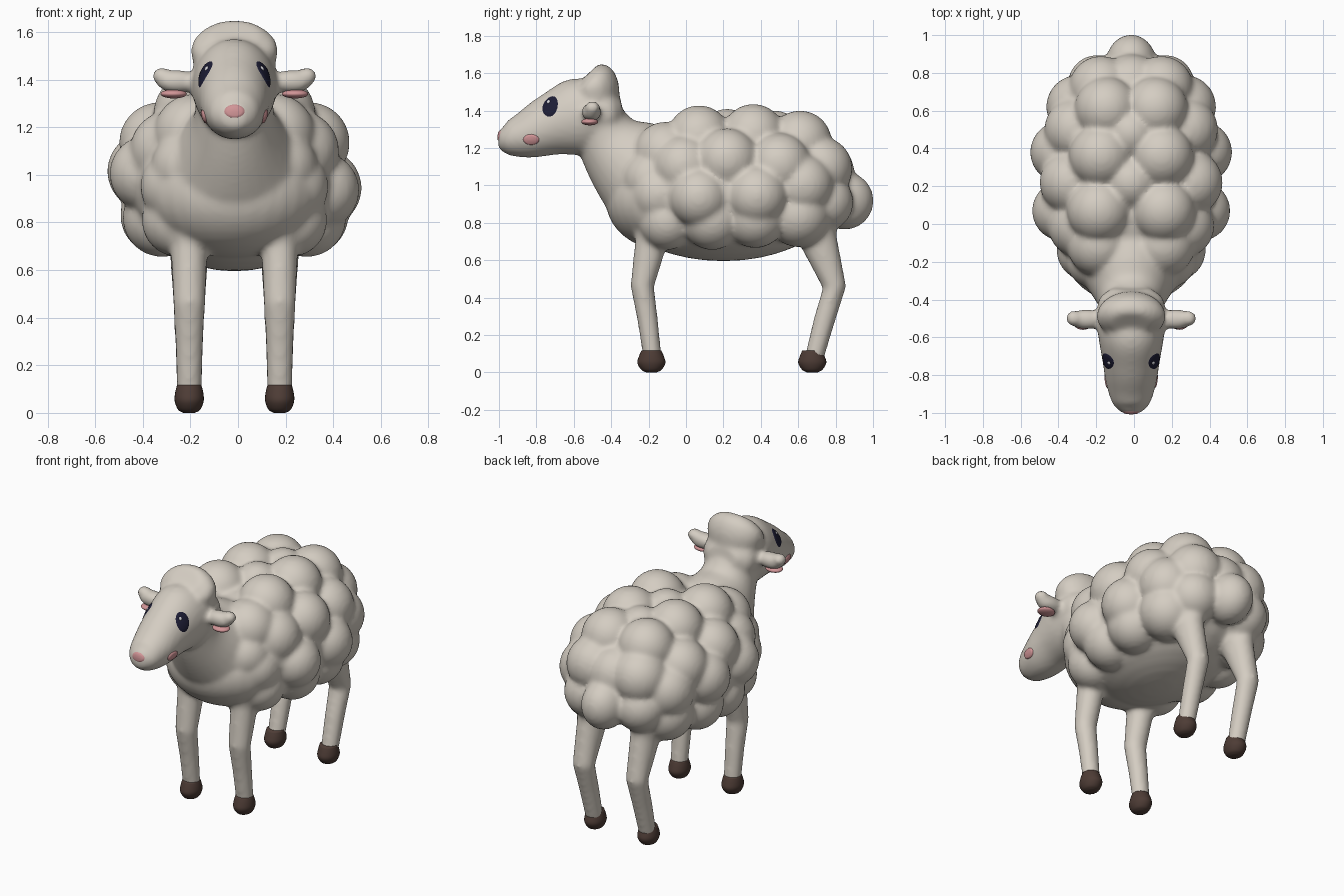
import bpy, bmesh, math
from mathutils import Vector, Matrix
from mathutils.bvhtree import BVHTree

cube = bpy.data.objects.get("Cube")
if cube:
    bpy.data.objects.remove(cube, do_unlink=True)

MID = -0.015          # symmetry plane of the animal
SIDES = (-1, 1)


def material(name, rgb):
    m = bpy.data.materials.new(name)
    m.use_nodes = True
    m.diffuse_color = (*rgb, 1)
    bsdf = next(n for n in m.node_tree.nodes if n.type == 'BSDF_PRINCIPLED')
    bsdf.inputs["Base Color"].default_value = (*rgb, 1)
    bsdf.inputs["Roughness"].default_value = 0.8
    return m


wool = material("cream_wool", (0.66, 0.61, 0.54))
pink = material("soft_pink", (0.64, 0.30, 0.31))
horn = material("dark_brown_hoof", (0.075, 0.045, 0.036))
navy = material("navy_eye", (0.012, 0.012, 0.035))
glint = material("pale_glint", (0.65, 0.65, 0.70))


def finish(bm, name, mat):
    bmesh.ops.recalc_face_normals(bm, faces=bm.faces)
    mesh = bpy.data.meshes.new(name)
    bm.to_mesh(mesh)
    bm.free()
    mesh.materials.append(mat)
    mesh.shade_smooth()
    obj = bpy.data.objects.new(name, mesh)
    bpy.context.collection.objects.link(obj)
    return obj


def ball(bm, x, y, z, rx, ry=None, rz=None):
    place = Matrix.Translation((MID + x, y, z))
    size = Matrix.Diagonal((rx, ry or rx, rz or rx, 1))
    bmesh.ops.create_uvsphere(bm, u_segments=32, v_segments=20, radius=1,
                              matrix=place @ size)


def curve_through(points, steps):
    """Catmull-Rom interpolation of stations."""
    p = [Vector(q) for q in points]
    p = [2 * p[0] - p[1]] + p + [2 * p[-1] - p[-2]]
    out = []
    for a, b, c, d in zip(p, p[1:], p[2:], p[3:]):
        for i in range(steps):
            t = i / steps
            out.append(b + (c - a) * t / 2 + (a * 2 - b * 5 + c * 4 - d) * t * t / 2
                       + (b * 3 - a - c * 3 + d) * t ** 3 / 2)
    return out + [p[-2]]


def loft(bm, stations, x=0, steps=5, segments=28):
    """Tube through (y, z, half width, half depth) stations."""
    st = curve_through(stations, steps)
    rings = []
    for i, (y, z, rx, rv) in enumerate(st):
        a, b = st[max(i - 1, 0)], st[min(i + 1, len(st) - 1)]
        along = Vector((0, b[0] - a[0], b[1] - a[1])).normalized()
        across = along.cross(Vector((1, 0, 0)))
        centre = Vector((MID + x, y, z))
        ring = []
        for k in range(segments):
            ang = math.tau * k / segments
            ring.append(bm.verts.new(centre + Vector((rx * math.cos(ang), 0, 0))
                                     + across * rv * math.sin(ang)))
        rings.append(ring)
    faces = [bm.faces.new(rings[0]), bm.faces.new(rings[-1][::-1])]
    for r, s in zip(rings, rings[1:]):
        for k in range(segments):
            n = (k + 1) % segments
            faces.append(bm.faces.new((r[k], s[k], s[n], r[n])))
    bmesh.ops.recalc_face_normals(bm, faces=faces)


# Fused body: trunk and chest
bm = bmesh.new()
ball(bm, 0, 0.2, 0.965, 0.455, 0.63, 0.37)
ball(bm, 0, -0.10, 0.92, 0.375, 0.33, 0.27)

# Neck, head and the flat woolly crown
loft(bm, [(-0.48, 1.38, 0.165, 0.13), (-0.41, 1.24, 0.17, 0.18),
          (-0.30, 1.13, 0.235, 0.25), (-0.15, 1.02, 0.33, 0.30), (0.05, 0.97, 0.35, 0.3)])
loft(bm, [(-1.003, 1.25, 0.045, 0.045), (-0.97, 1.248, 0.085, 0.075),
          (-0.93, 1.252, 0.108, 0.10), (-0.84, 1.275, 0.134, 0.132),
          (-0.72, 1.323, 0.153, 0.167), (-0.58, 1.365, 0.176, 0.207),
          (-0.46, 1.385, 0.18, 0.17), (-0.39, 1.40, 0.165, 0.13),
          (-0.34, 1.41, 0.10, 0.06)])
loft(bm, [(-0.48, 1.38, 0.165, 0.13), (-0.485, 1.46, 0.173, 0.13),
          (-0.49, 1.53, 0.183, 0.13), (-0.51, 1.568, 0.16, 0.118),
          (-0.53, 1.59, 0.105, 0.08)])

puffs = [  # x, y, z, radius; mirrored
    (0.17, 0.07, 1.258, 0.17), (0.16, 0.36, 1.265, 0.17), (0.13, 0.61, 1.23, 0.17),
    (0.17, -0.11, 1.17, 0.17), (0.315, 0.22, 1.135, 0.17), (0.29, 0.50, 1.11, 0.17),
    (0.27, -0.01, 1.10, 0.17), (0.37, 0.38, 0.98, 0.165), (0.365, 0.07, 0.97, 0.16),
    (0.28, 0.62, 1.0, 0.17), (0.235, -0.14, 0.95, 0.16), (0.235, -0.10, 0.81, 0.155),
    (0.305, 0.14, 0.82, 0.165), (0.315, 0.37, 0.83, 0.165), (0.26, 0.60, 0.84, 0.17),
    (0.16, 0.72, 1.09, 0.17), (0.18, 0.74, 0.91, 0.155), (0.19, -0.18, 1.03, 0.16)]
front_leg = [(-0.17, 0.85, 0.10, 0.12), (-0.185, 0.70, 0.078, 0.087),
             (-0.234, 0.46, 0.067, 0.063), (-0.205, 0.28, 0.058, 0.055),
             (-0.178, 0.07, 0.052, 0.049)]
back_leg = [(0.66, 0.88, 0.12, 0.14), (0.71, 0.70, 0.083, 0.10),
            (0.794, 0.455, 0.067, 0.063), (0.74, 0.28, 0.059, 0.057),
            (0.683, 0.07, 0.052, 0.051)]
for s in SIDES:
    for x, y, z, r in puffs:
        # the widest puffs sit a little higher on the right flank
        ball(bm, s * x, y, z - (0.035 * s if x > 0.36 else 0), r)
    for leg in (front_leg, back_leg):
        loft(bm, leg, s * 0.19, 1)
    # ears
    ball(bm, s * 0.24, -0.505, 1.392, 0.09, 0.054, 0.05)
    ball(bm, s * 0.305, -0.5, 1.415, 0.042, 0.042, 0.038)

# Spine and rump puffs, and tail
ball(bm, 0, 0.22, 1.27, 0.14)
ball(bm, 0, 0.48, 1.27, 0.13)
ball(bm, 0, 0.73, 1.07, 0.17)
ball(bm, 0, 0.847, 0.918, 0.135, 0.156, 0.155)

body = finish(bm, "woolly_body", wool)
remesh = body.modifiers.new("fuse", 'REMESH')
remesh.mode = 'VOXEL'
remesh.voxel_size = 0.014
remesh.use_smooth_shade = True
relax = body.modifiers.new("soften", 'SMOOTH')
relax.factor = 0.5
relax.iterations = 10

# Hooves
for label, y in (("front", -0.185), ("back", 0.675)):
    for s in SIDES:
        bm = bmesh.new()
        loft(bm, [(y, 0, 0.024, 0.028), (y, 0.014, 0.047, 0.054), (y, 0.05, 0.061, 0.075),
                  (y, 0.085, 0.059, 0.067), (y, 0.118, 0.051, 0.053)], s * 0.19, 4)
        finish(bm, f"{label}_hoof_{'left' if s > 0 else 'right'}", horn)

# Thin painted details draped over the skin
bpy.context.view_layer.update()
skin = BVHTree.FromObject(body, bpy.context.evaluated_depsgraph_get())


def decal(name, mat, at, wide, tall, lift=0.003, rings=6, segments=28):
    hit, normal, _, _ = skin.find_nearest(Vector((MID + at[0], at[1], at[2])))
    up = Vector((0, 0, 1))
    up = (up - normal * up.dot(normal)).normalized()
    side = up.cross(normal)

    def drape(radius, ang):
        flat = hit + side * wide * radius * math.cos(ang) + up * tall * radius * math.sin(ang)
        point = skin.ray_cast(flat + normal * 0.08, -normal)[0] or flat
        height = -0.002 if radius == 1 else lift + 0.003 * (1 - radius ** 2)
        return point + normal * height

    bm = bmesh.new()
    centre = bm.verts.new(drape(0, 0))
    loops = [[bm.verts.new(drape(i / rings, math.tau * k / segments))
              for k in range(segments)] for i in range(1, rings + 1)]
    for k in range(segments):
        n = (k + 1) % segments
        bm.faces.new((centre, loops[0][k], loops[0][n]))
        for a, b in zip(loops, loops[1:]):
            bm.faces.new((a[k], b[k], b[n], a[n]))
    obj = finish(bm, name, mat)
    if obj.data.polygons[0].normal.dot(normal) < 0:
        obj.data.flip_normals()


decal("nose", pink, (0, -1.0, 1.268), 0.046, 0.03)
for s in SIDES:
    tag = "left" if s > 0 else "right"
    decal("eye_" + tag, navy, (s * 0.118, -0.722, 1.42), 0.046, 0.064)
    decal("eye_glint_" + tag, glint, (s * 0.112, -0.732, 1.443), 0.012, 0.014, 0.007, 3, 12)
    decal("cheek_" + tag, pink, (s * 0.13, -0.828, 1.243), 0.045, 0.031, 0.006)
    bm = bmesh.new()
    ball(bm, s * 0.255, -0.515, 1.34, 0.055, 0.045, 0.019)
    finish(bm, "inner_ear_" + tag, pink)
